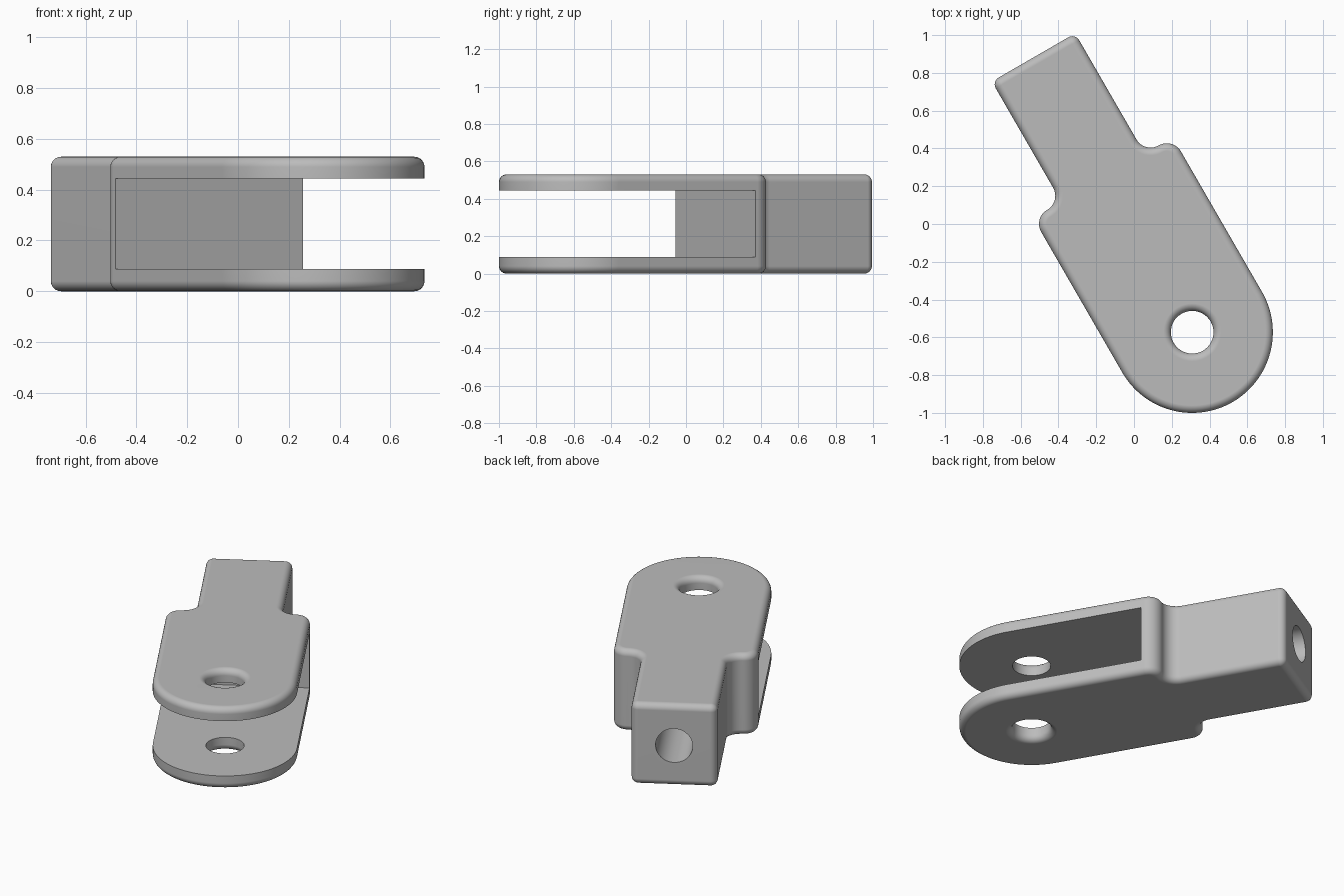
import bpy, bmesh
from math import sin, cos, pi, radians
from mathutils import Matrix, Vector

old = bpy.data.objects.get("Cube")
if old:
    bpy.data.objects.remove(old, do_unlink=True)

H = 0.53                      # overall height
R, TANG = 0.427, 0.255        # half widths of fork and tang
STEP = (R - TANG) / 2         # radius of the shoulder curves
SHOULDER, END = 0.945, 1.68   # lengths measured from the pin hole
EDGE, CORNER = 0.04, 0.042    # rounding radii
HOLE = 0.113
PLACE = Matrix.Translation((0.308, -0.573, 0)) @ Matrix.Rotation(radians(30), 4, "Z")

steel = bpy.data.materials.new("grey steel")
steel.use_nodes = True
steel.diffuse_color = (0.5, 0.5, 0.5, 1)
steel.node_tree.nodes["Principled BSDF"].inputs["Base Color"].default_value = (0.5, 0.5, 0.5, 1)


def arc(cx, cy, radius, start, end, n):
    angles = [radians(start + (end - start) * i / n) for i in range(n + 1)]
    return [(cx + radius * cos(a), cy + radius * sin(a)) for a in angles]


def outline(d):
    """Plan outline of the yoke, moved inward by d."""
    mid = R - STEP
    half = arc(0, 0, R - d, -90, 0, 32)
    half += arc(mid, SHOULDER - STEP, STEP - d, 0, 90, 12)
    half += arc(mid, SHOULDER + STEP, STEP + d, 270, 180, 12)[1:]
    half += arc(TANG - CORNER, END - CORNER, CORNER - d, 0, 90, 6)
    return half + [(-x, y) for x, y in reversed(half[1:])]


def loft(name, rings):
    """Solid through closed rings of 3D points, capped at both ends."""
    bm = bmesh.new()
    loops = [[bm.verts.new(p) for p in ring] for ring in rings]
    for a, b in zip(loops, loops[1:]):
        for i in range(len(a)):
            j = (i + 1) % len(a)
            bm.faces.new((a[i], a[j], b[j], b[i]))
    bm.faces.new(loops[0][::-1])
    bm.faces.new(loops[-1])
    bmesh.ops.recalc_face_normals(bm, faces=bm.faces)
    mesh = bpy.data.meshes.new(name)
    bm.to_mesh(mesh)
    bm.free()
    mesh.materials.append(steel)
    obj = bpy.data.objects.new(name, mesh)
    bpy.context.collection.objects.link(obj)
    return obj


def cut(target, cutter):
    cutter.hide_render = True
    mod = target.modifiers.new("cut", "BOOLEAN")
    mod.operation, mod.solver, mod.object = "DIFFERENCE", "EXACT", cutter
    bpy.context.view_layer.objects.active = target
    bpy.ops.object.modifier_apply(modifier=mod.name)
    bpy.data.objects.remove(cutter, do_unlink=True)


# Quarter-round edge steps: (inset, height)
steps = [radians(90 * i / 6) for i in range(7)]
lower = [(EDGE * (1 - sin(a)), EDGE * (1 - cos(a))) for a in steps]
levels = lower + [(d, H - z) for d, z in reversed(lower)]

# Fork body with tang
yoke = loft("fork_yoke", [[(x, y, z) for x, y in outline(d)] for d, z in levels])

# Slot between the fork arms
slot_plan = [(-1, -1), (1, -1), (1, 0.843), (-1, 0.843)]
cut(yoke, loft("slot_cutter", [[(x, y, z) for x, y in slot_plan] for z in (0.088, 0.445)]))

# Pin hole with rounded outer rims
rims = [(EDGE, -0.02)] + levels + [(EDGE, H + 0.02)]
cut(yoke, loft("pin_hole_cutter",
               [[(x, y, z) for x, y in arc(0, 0, HOLE + d, 0, 360, 48)[:-1]] for d, z in rims]))

# Blind hole in the end of the tang
cut(yoke, loft("tang_hole_cutter",
               [[(x, y, z + H / 2) for x, z in arc(0, 0, 0.11, 0, 360, 48)[:-1]]
                for y in (END - 0.6, END + 0.1)]))

# Turn into place and shade
yoke.data.transform(PLACE)
bpy.ops.object.select_all(action="DESELECT")
yoke.select_set(True)
bpy.context.view_layer.objects.active = yoke
bpy.ops.object.shade_smooth_by_angle(angle=radians(35))
flat = yoke.modifiers.new("even_shading", "WEIGHTED_NORMAL")
flat.keep_sharp = True
